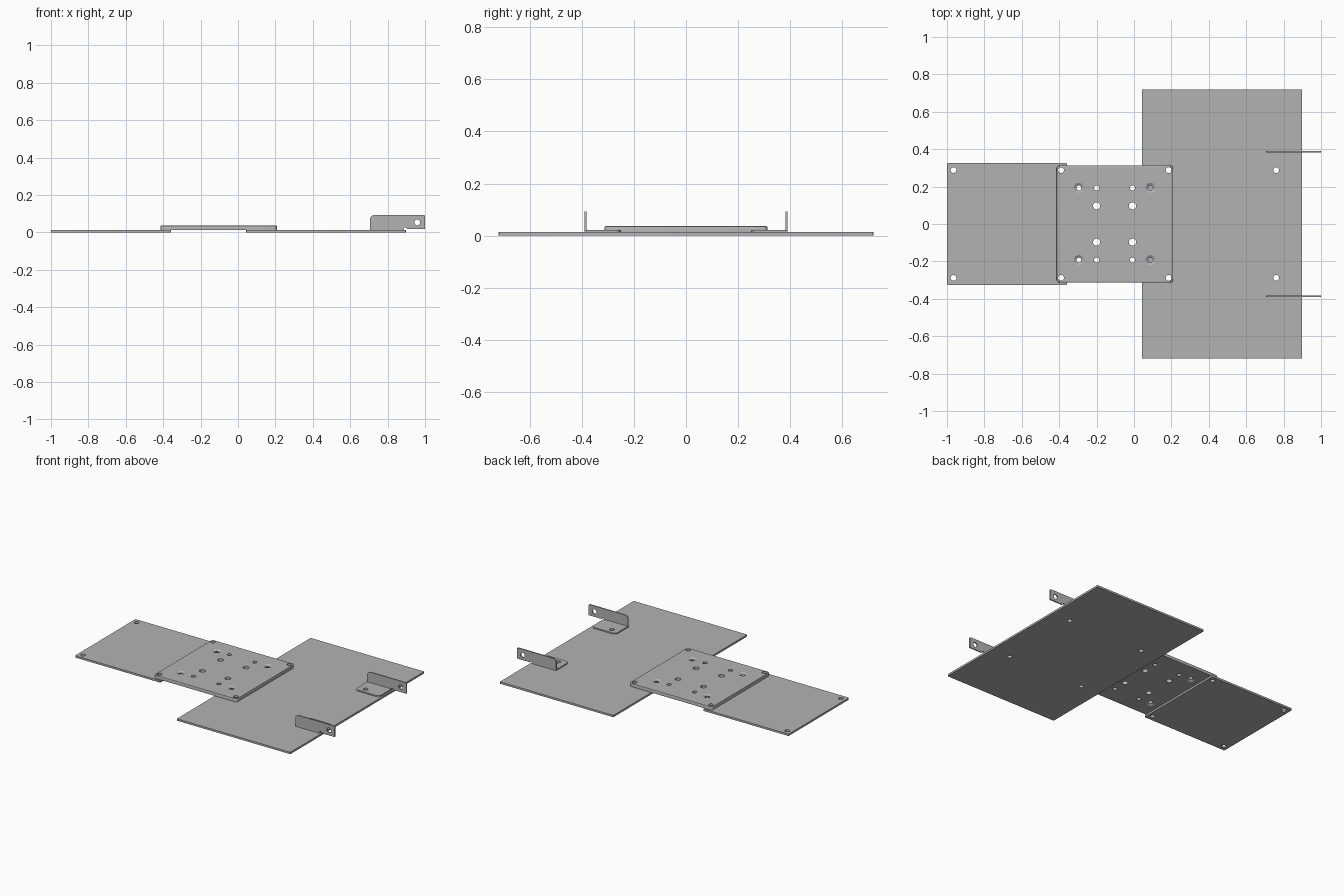
import bpy, bmesh, math
from mathutils import Matrix, Vector

if "Cube" in bpy.data.objects:
    bpy.data.objects.remove(bpy.data.objects["Cube"])

grey = bpy.data.materials.new("plain grey metal")
grey.use_nodes = True
grey.diffuse_color = (0.45, 0.45, 0.45, 1)
grey.node_tree.nodes["Principled BSDF"].inputs["Base Color"].default_value = (0.45, 0.45, 0.45, 1)

BASE = 0.013            # sheet thickness of the lower plates
TOP = 0.036             # top of the mounting plate
FOOT = BASE + 0.008     # top of the bracket feet
HOLE_Y = 0.288
UPRIGHT = Matrix.Rotation(math.radians(90), 4, 'X')   # profile xy -> world xz


def add_object(name, bm):
    bmesh.ops.recalc_face_normals(bm, faces=bm.faces)
    mesh = bpy.data.meshes.new(name)
    bm.to_mesh(mesh)
    bm.free()
    mesh.materials.append(grey)
    obj = bpy.data.objects.new(name, mesh)
    bpy.context.collection.objects.link(obj)
    return obj


def rounded_rect(x0, x1, y0, y1, radii, steps=6):
    """Outline, counter-clockwise from the lower left corner."""
    corners = [(x0, y0, 1, 1), (x1, y0, -1, 1), (x1, y1, -1, -1), (x0, y1, 1, -1)]
    points = []
    for i, ((x, y, sx, sy), r) in enumerate(zip(corners, radii)):
        if r == 0:
            points.append((x, y))
            continue
        for k in range(steps + 1):
            a = math.radians(180 + 90 * i + 90 * k / steps)
            points.append((x + sx * r + r * math.cos(a), y + sy * r + r * math.sin(a)))
    return points


def prism(name, outline, z0, z1, top_bevel=0):
    bm = bmesh.new()
    face = bm.faces.new([bm.verts.new((x, y, z0)) for x, y in outline])
    up = bmesh.ops.extrude_face_region(bm, geom=[face])
    verts = [g for g in up["geom"] if isinstance(g, bmesh.types.BMVert)]
    bmesh.ops.translate(bm, verts=verts, vec=(0, 0, z1 - z0))
    if top_bevel:
        rim = [e for e in bm.edges if all(v in verts for v in e.verts)]
        bmesh.ops.bevel(bm, geom=rim, offset=top_bevel, segments=2, profile=0.5, affect='EDGES')
    return add_object(name, bm)


def drill(obj, holes):
    """Each hole: x, y and a list of (z, radius) rings from bottom to top."""
    bm = bmesh.new()
    sides = 32
    for x, y, rings in holes:
        loops = []
        for z, r in rings:
            circle = bmesh.ops.create_circle(bm, segments=sides, radius=r,
                                             matrix=Matrix.Translation((x, y, z)))
            loops.append(circle["verts"])
        bm.faces.new(loops[0])
        bm.faces.new(loops[-1])
        for low, high in zip(loops, loops[1:]):
            for i in range(sides):
                j = (i + 1) % sides
                bm.faces.new((low[i], low[j], high[j], high[i]))
    cutter = add_object("hole_cutter", bm)
    cutter.hide_render = True
    mod = obj.modifiers.new("holes", 'BOOLEAN')
    mod.operation = 'DIFFERENCE'
    mod.solver = 'EXACT'
    mod.object = cutter
    evaluated = obj.evaluated_get(bpy.context.evaluated_depsgraph_get())
    mesh = bpy.data.meshes.new_from_object(evaluated)
    obj.modifiers.clear()
    obj.data = mesh
    bpy.data.objects.remove(cutter)


def finish(obj):
    bpy.ops.object.select_all(action='DESELECT')
    obj.select_set(True)
    bpy.context.view_layer.objects.active = obj
    bpy.ops.object.shade_smooth_by_angle(angle=math.radians(30))


def through(x, y, r):
    return (x, y, [(-0.1, r), (0.1, r)])


def hole_rows(xs, y, r):
    return [through(x, s * y, r) for x in xs for s in (-1, 1)]


# Narrow side plate
side = prism("side_plate", rounded_rect(-1, -0.358, -0.325, 0.325, [0.004] * 4), 0, BASE)
drill(side, hole_rows((-0.965, -0.39), HOLE_Y, 0.0155))
finish(side)

# Wide plate
wide = prism("wide_plate", rounded_rect(0.043, 0.898, -0.72, 0.72, [0.004] * 4), 0, BASE)
drill(wide, hole_rows((0.185, 0.76), HOLE_Y, 0.0155))
finish(wide)

# Thick mounting plate that bridges the two, with countersunk holes
mount = prism("mounting_plate", rounded_rect(-0.414, 0.209, -0.313, 0.313, [0.018] * 4),
              BASE, TOP, top_bevel=0.005)
middle = (BASE + TOP) / 2
sink = [(BASE - 0.002, 0.03), (middle - 0.003, 0.013), (middle + 0.003, 0.013), (TOP + 0.002, 0.03)]
holes = hole_rows((-0.39, 0.185), HOLE_Y, 0.0155)
holes += hole_rows((-0.2, -0.008), 0.193, 0.014)
holes += hole_rows((-0.2, -0.008), 0.097, 0.019)
holes += [(x, s * 0.193, sink) for x in (-0.295, 0.088) for s in (-1, 1)]
drill(mount, holes)
finish(mount)

# Pair of angle brackets, mirrored across the middle
for label, s in (("left", 1), ("right", -1)):
    inner, outer = sorted((s * 0.25, s * 0.388))
    near = 0.025
    radii = [near, near, 0, 0] if s > 0 else [0, 0, near, near]
    foot = prism("bracket_foot_" + label, rounded_rect(0.705, 0.888, inner, outer, radii), BASE, FOOT)
    drill(foot, hole_rows((0.76,), HOLE_Y, 0.0155))
    finish(foot)

    # Upright is drawn flat, drilled, then stood up
    profile = rounded_rect(0.705, 1, BASE, 0.092, [0, 0, 0.006, 0.025])
    lower = [(0.705, BASE), (0.888, BASE), (0.888, 0.018), (1, 0.018)]
    upright = prism("bracket_upright_" + label, lower + profile[2:], -0.004, 0.004)
    drill(upright, [through(0.958, 0.053, 0.0155), through(0.894, 0.018, 0.009)])
    upright.data.transform(Matrix.Translation(Vector((0, s * 0.386, 0))) @ UPRIGHT)
    finish(upright)
